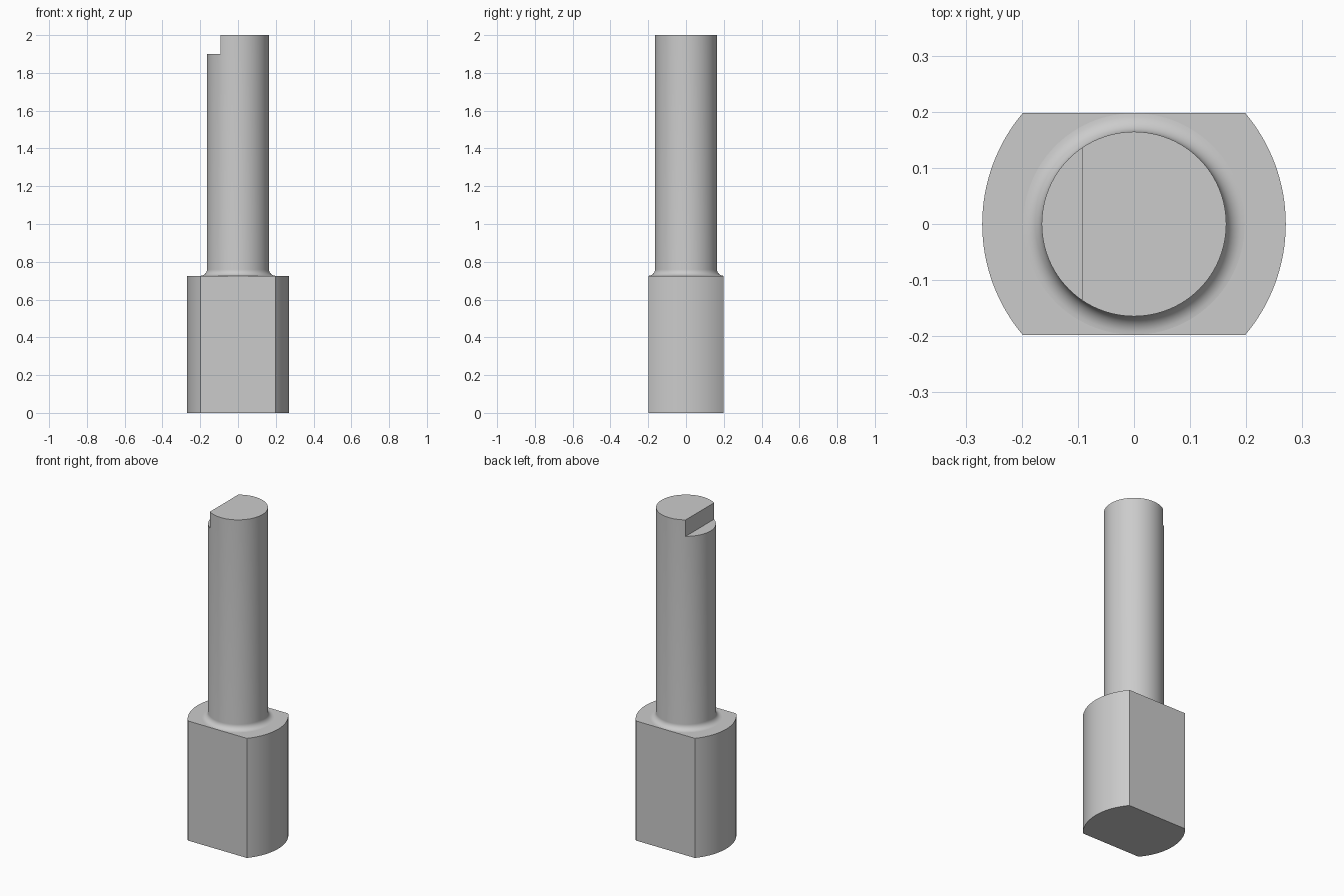
import bpy, bmesh, math

if "Cube" in bpy.data.objects:
    bpy.data.objects.remove(bpy.data.objects["Cube"])

BASE_H, TOP = 0.726, 2.0
HALF_X, FLAT = 0.2705, 0.198       # rounded-side reach and flat-side half width
SHAFT_R, FILLET = 0.1645, 0.033
NOTCH_X, NOTCH_Z = -0.093, 1.9

steel = bpy.data.materials.new("grey_metal")
steel.diffuse_color = (0.6, 0.6, 0.6, 1)
steel.use_nodes = True
steel.node_tree.nodes["Principled BSDF"].inputs["Base Color"].default_value = steel.diffuse_color


def make(name, bm):
    bmesh.ops.recalc_face_normals(bm, faces=bm.faces[:])
    mesh = bpy.data.meshes.new(name)
    bm.to_mesh(mesh)
    bm.free()
    ob = bpy.data.objects.new(name, mesh)
    bpy.context.collection.objects.link(ob)
    mesh.materials.append(steel)
    return ob


def smooth(ob):
    bpy.ops.object.select_all(action='DESELECT')
    ob.select_set(True)
    bpy.context.view_layer.objects.active = ob
    bpy.ops.object.shade_smooth_by_angle(angle=math.radians(30))


# Base block: two flats joined by two shallow arcs, extruded up
bm = bmesh.new()
sag = HALF_X - FLAT
arc_r = (FLAT ** 2 + sag ** 2) / (2 * sag)
half = math.asin(FLAT / arc_r)
outline = []
for side in (1, -1):
    for i in range(33):
        a = -half + 2 * half * i / 32
        outline.append((side * (HALF_X - arc_r + arc_r * math.cos(a)),
                        side * arc_r * math.sin(a), 0))
face = bm.faces.new([bm.verts.new(p) for p in outline])
ext = bmesh.ops.extrude_face_region(bm, geom=[face])
bmesh.ops.translate(bm, vec=(0, 0, BASE_H),
                    verts=[v for v in ext["geom"] if isinstance(v, bmesh.types.BMVert)])
smooth(make("base_block", bm))

# Shaft: turned profile with a fillet at its foot
profile = []
for i in range(9):
    a = math.pi / 2 * i / 8
    profile.append((SHAFT_R + FILLET * (1 - math.sin(a)),
                    BASE_H + FILLET * (1 - math.cos(a))))
profile.append((SHAFT_R, TOP))
N = 96
bm = bmesh.new()
rings = [[bm.verts.new((r * math.cos(2 * math.pi * k / N),
                        r * math.sin(2 * math.pi * k / N), z)) for k in range(N)]
         for r, z in profile]
for lo, hi in zip(rings, rings[1:]):
    for k in range(N):
        j = (k + 1) % N
        bm.faces.new((lo[k], lo[j], hi[j], hi[k]))
bm.faces.new(rings[0][::-1])
bm.faces.new(rings[-1])
shaft = make("shaft", bm)

# Step notch cut from the left side of the shaft tip
bm = bmesh.new()
bmesh.ops.create_cube(bm, size=1)
for v in bm.verts:
    v.co = (NOTCH_X if v.co.x > 0 else -0.5, v.co.y, 2.3 if v.co.z > 0 else NOTCH_Z)
cutter = make("notch_cutter", bm)
cutter.hide_render = True
cut = shaft.modifiers.new("notch", 'BOOLEAN')
cut.operation = 'DIFFERENCE'
cut.solver = 'EXACT'
cut.object = cutter
bpy.context.view_layer.objects.active = shaft
bpy.ops.object.modifier_apply(modifier="notch")
bpy.data.objects.remove(cutter)
smooth(shaft)
